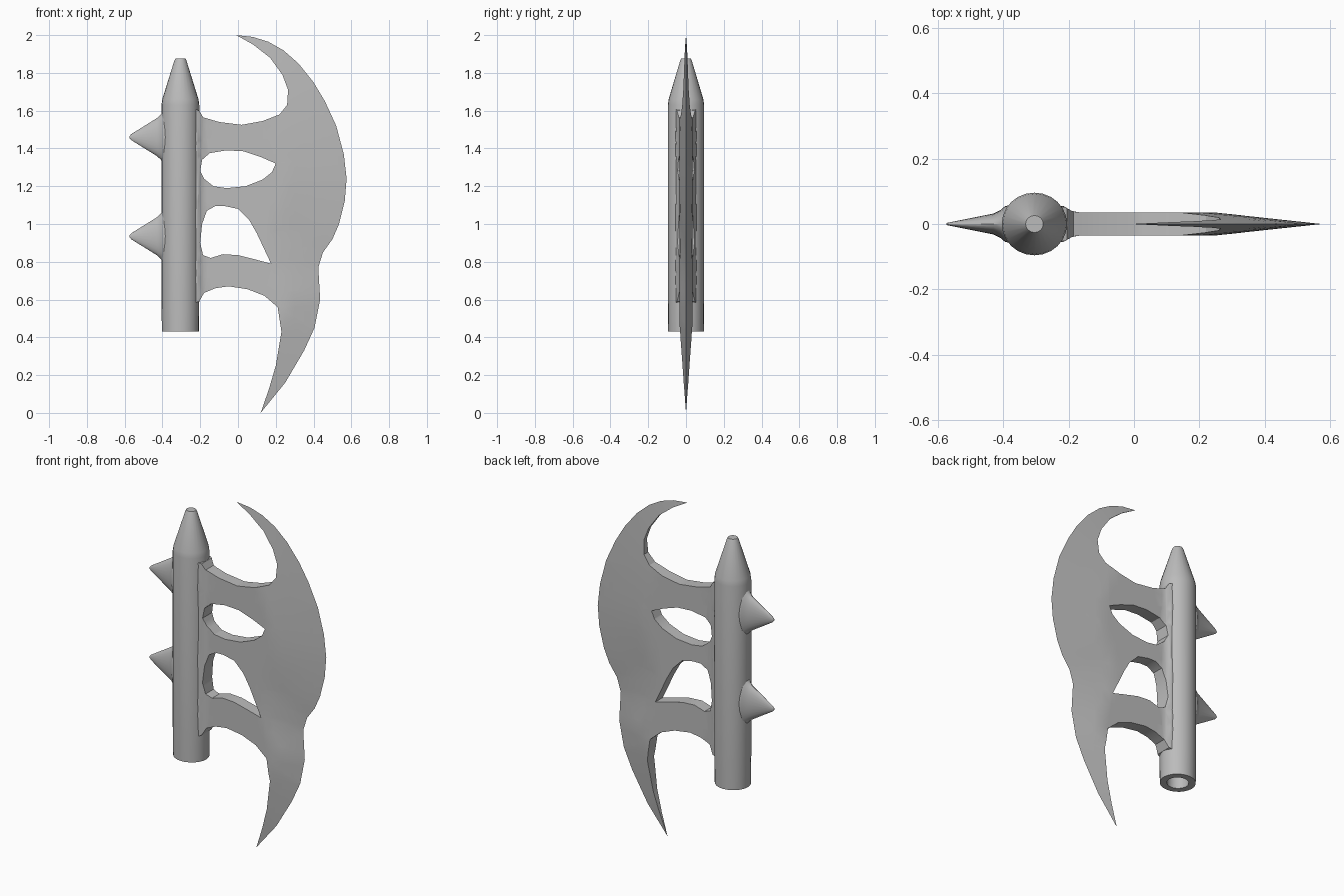
import bpy
import bmesh
import math
from mathutils import Vector
from mathutils.geometry import intersect_point_line

cube = bpy.data.objects.get("Cube")
if cube:
    bpy.data.objects.remove(cube, do_unlink=True)

steel = bpy.data.materials.new("grey steel")
steel.use_nodes = True
grey = (0.5, 0.5, 0.5, 1)
steel.diffuse_color = grey
steel.node_tree.nodes["Principled BSDF"].inputs["Base Color"].default_value = grey


def finish(bm, name):
    """Turn a bmesh into a smooth shaded object with sharp edges kept."""
    bmesh.ops.recalc_face_normals(bm, faces=bm.faces)
    mesh = bpy.data.meshes.new(name)
    bm.to_mesh(mesh)
    bm.free()
    mesh.materials.append(steel)
    obj = bpy.data.objects.new(name, mesh)
    bpy.context.collection.objects.link(obj)
    bpy.ops.object.select_all(action='DESELECT')
    obj.select_set(True)
    bpy.context.view_layer.objects.active = obj
    bpy.ops.object.shade_smooth_by_angle(angle=math.radians(30))
    return obj


def loft(name, rings, place, sides=24):
    """Skin elliptical rings (position, radius_a, radius_b), capping both ends."""
    bm = bmesh.new()
    loops = []
    for pos, ra, rb in rings:
        angles = [math.tau * i / sides for i in range(sides)]
        loops.append([bm.verts.new(place(pos, ra * math.cos(a), rb * math.sin(a)))
                      for a in angles])
    for low, high in zip(loops, loops[1:]):
        for i in range(sides):
            j = (i + 1) % sides
            bm.faces.new((low[i], low[j], high[j], high[i]))
    bm.faces.new(loops[0])
    bm.faces.new(loops[-1])
    return finish(bm, name)


# Hollow shaft with a blunt conical point
SHAFT_X = -0.305
shaft_profile = [(1.1, 0.06), (0.43, 0.06), (0.43, 0.098), (0.6, 0.1),
                 (1.63, 0.1), (1.66, 0.096), (1.865, 0.032), (1.875, 0.027)]
loft("shaft", [(z, r, r * 0.96) for z, r in shaft_profile],
     lambda z, a, b: (SHAFT_X + a, b, z))

# Two flattened rear spikes with flared roots
spike_profile = [(-0.575, 0.003, 0.004), (-0.565, 0.005, 0.016),
                 (-0.43, 0.032, 0.1), (-0.41, 0.042, 0.118),
                 (-0.395, 0.055, 0.14), (-0.36, 0.06, 0.145)]
for label, height in (("upper", 1.46), ("lower", 0.935)):
    loft(label + "_spike", spike_profile,
         lambda x, a, b: (x, a, height + b))

# Blade outline: cutting edge from the top tip to the bottom tip
cutting_edge = [(-0.01, 2), (0.08, 1.99), (0.16, 1.965), (0.24, 1.92), (0.32, 1.85),
                (0.4, 1.75), (0.46, 1.65), (0.52, 1.52), (0.56, 1.37), (0.575, 1.24),
                (0.565, 1.12), (0.535, 1), (0.5, 0.92), (0.45, 0.85), (0.425, 0.77),
                (0.435, 0.6), (0.405, 0.45), (0.35, 0.33), (0.25, 0.16), (0.12, 0)]
# Inner side of the lower horn, the root at the shaft, then the upper horn
lower_inner = [(0.165, 0.13), (0.2, 0.25), (0.23, 0.43), (0.21, 0.56), (0.14, 0.62),
               (0.05, 0.655), (-0.05, 0.67), (-0.12, 0.66), (-0.18, 0.635),
               (-0.205, 0.59), (-0.26, 0.57)]
upper_inner = [(-0.26, 1.62), (-0.205, 1.6), (-0.185, 1.565), (-0.1, 1.54),
               (0.02, 1.525), (0.13, 1.545), (0.22, 1.58), (0.26, 1.63),
               (0.265, 1.71), (0.235, 1.79), (0.17, 1.88), (0.08, 1.95)]
upper_hole = [(-0.2, 1.28), (-0.19, 1.34), (-0.15, 1.375), (-0.06, 1.39), (0.03, 1.385),
              (0.12, 1.355), (0.2, 1.32), (0.18, 1.275), (0.13, 1.235), (0.04, 1.2),
              (-0.06, 1.19), (-0.13, 1.2), (-0.18, 1.24)]
lower_hole = [(-0.2, 0.9), (-0.19, 1), (-0.165, 1.07), (-0.12, 1.095), (-0.07, 1.095),
              (0, 1.08), (0.06, 1.02), (0.1, 0.95), (0.175, 0.79), (0.1, 0.81),
              (0, 0.835), (-0.08, 0.84), (-0.145, 0.82), (-0.185, 0.835)]

edge_points = [Vector((x, 0, z)) for x, z in cutting_edge]


def edge_distance(p):
    """Distance from a point to the cutting edge."""
    best = math.inf
    for a, b in zip(edge_points, edge_points[1:]):
        near, t = intersect_point_line(p, a, b)
        near = a if t < 0 else b if t > 1 else near
        best = min(best, (p - near).length)
    return best


def half_thickness(p):
    """Wedge from the cutting edge to a flat web, flared at the shaft."""
    blend = min(1, max(0, (p.z - 0.6) / 0.4))
    bevel = 0.17 + 0.15 * blend
    flare = min(1, max(0, (-0.165 - p.x) / 0.05))
    return 0.035 * min(1, edge_distance(p) / bevel) + 0.02 * flare ** 2


# Flat sheet with two windows, sliced so the thickness can vary across it
bm = bmesh.new()
for loop in (cutting_edge + lower_inner + upper_inner, upper_hole, lower_hole):
    verts = [bm.verts.new((x, 0, z)) for x, z in loop]
    for a, b in zip(verts, verts[1:] + verts[:1]):
        bm.edges.new((a, b))
bmesh.ops.triangle_fill(bm, use_beauty=True, edges=bm.edges[:], normal=(0, -1, 0))


def slice_sheet(point, normal):
    bmesh.ops.bisect_plane(bm, geom=bm.verts[:] + bm.edges[:] + bm.faces[:],
                           dist=1e-5, plane_co=point, plane_no=normal)


for x in (-0.21, -0.19, -0.165):
    slice_sheet((x, 0, 0), (1, 0, 0))
for i in range(12):
    slice_sheet((i * 0.05, 0, 0), (1, 0, 0))
for i in range(1, 25):
    slice_sheet((0, 0, i * 0.08), (0, 0, 1))
bmesh.ops.triangulate(bm, faces=bm.faces[:])

# Second side, rim walls, and a welded cutting edge
front = bm.verts[:]
rim = [e for e in bm.edges if len(e.link_faces) == 1]
copied = bmesh.ops.duplicate(bm, geom=bm.verts[:] + bm.edges[:] + bm.faces[:])
twin = copied["vert_map"]
for a, b in [tuple(e.verts) for e in rim]:
    bm.faces.new((a, b, twin[b], twin[a]))
for v in front:
    h = half_thickness(v.co)
    v.co.y = -h
    twin[v].co.y = h
bmesh.ops.remove_doubles(bm, verts=bm.verts[:], dist=1e-4)
finish(bm, "blade")
